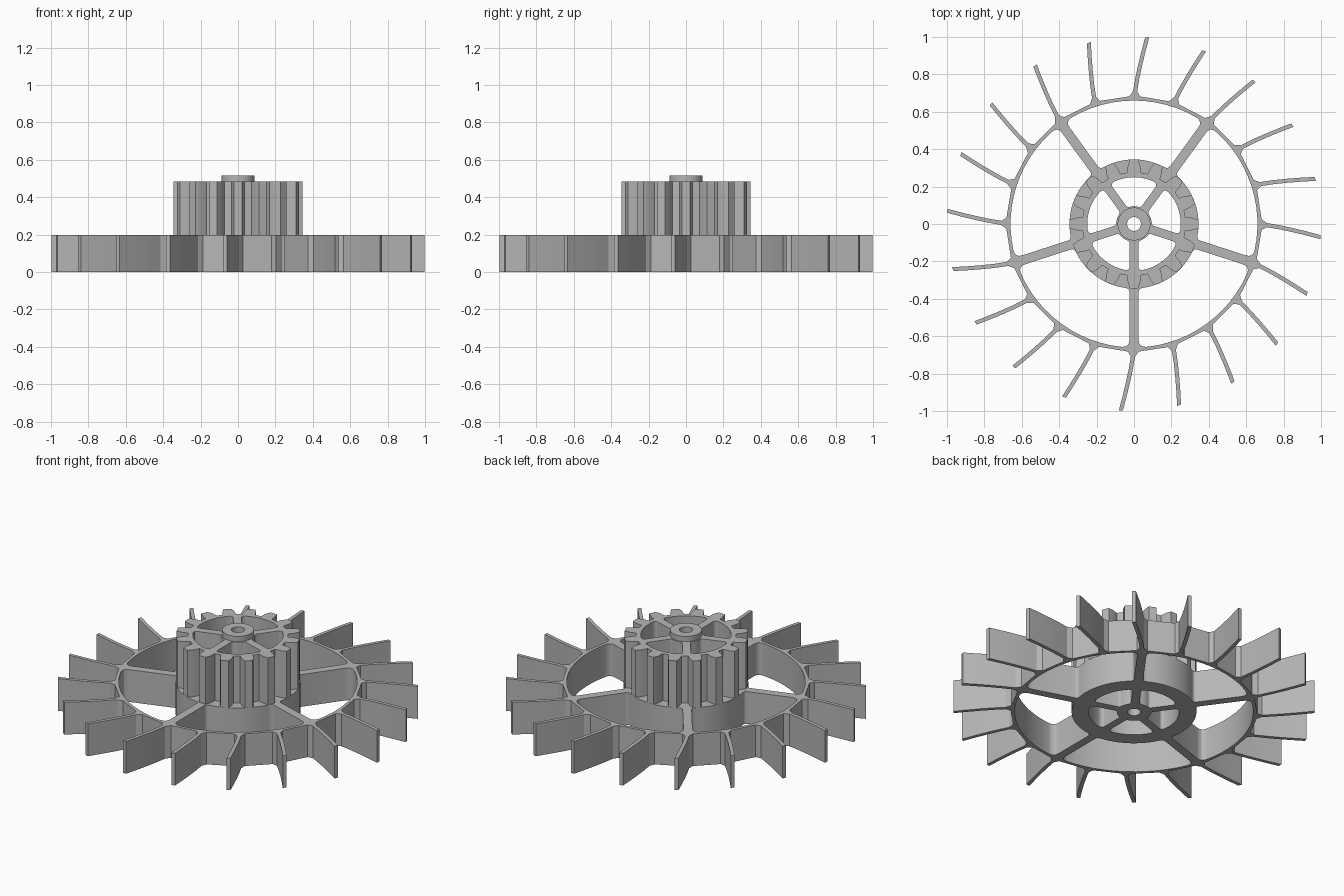
import bpy, bmesh
from math import sin, cos, asin, radians, pi

cube = bpy.data.objects.get("Cube")
if cube:
    bpy.data.objects.remove(cube, do_unlink=True)

grey = bpy.data.materials.new("plain grey")
grey.use_nodes = True
grey.diffuse_color = (0.47, 0.47, 0.47, 1)
grey.node_tree.nodes["Principled BSDF"].inputs["Base Color"].default_value = grey.diffuse_color

PADDLES, TEETH, SPOKES = 20, 16, 5
BASE_TOP, GEAR_TOP, BOSS_TOP = 0.197, 0.483, 0.515


def polar(r, a):
    return (r * cos(a), r * sin(a))


def local(a, u, v):
    """Point u outward and v counter-clockwise from the ray at angle a."""
    return (u * cos(a) - v * sin(a), u * sin(a) + v * cos(a))


def circle(r, n=40):
    return [polar(r, 2 * pi * i / n) for i in range(n)]


def fillet(p, corner, q, n=4):
    """Rounded corner between p and q."""
    out = []
    for i in range(n + 1):
        t = i / n
        out.append(tuple((1 - t) ** 2 * p[k] + 2 * t * (1 - t) * corner[k] + t * t * q[k]
                         for k in (0, 1)))
    return out


def windows(r_in, r_out, half, f_in, f_out, steps=12):
    """Openings between the spokes, with rounded corners."""
    loops = []
    for s in range(SPOKES):
        a = radians(-90) + 2 * pi * s / SPOKES
        b = a + 2 * pi / SPOKES

        def corner(ray, side, r, f, into):
            on_arc = polar(r, ray + side * asin((half + f) / r))
            sharp = polar(r, ray + side * asin(half / r))
            on_spoke = local(ray, r + into * f, side * half)
            return fillet(on_arc, sharp, on_spoke)

        def arc(r, f):
            d = asin((half + f) / r)
            return [polar(r, a + d + (b - a - 2 * d) * i / steps) for i in range(1, steps)]

        loops.append(arc(r_out, f_out)
                     + corner(b, -1, r_out, f_out, -1)
                     + corner(b, -1, r_in, f_in, 1)[::-1]
                     + arc(r_in, f_in)[::-1]
                     + corner(a, 1, r_in, f_in, 1)
                     + corner(a, 1, r_out, f_out, -1)[::-1])
    return loops


def plate(name, loops, z0, z1):
    """Extrude an outline with holes from z0 to z1."""
    curve = bpy.data.curves.new(name, 'CURVE')
    curve.dimensions = '2D'
    curve.fill_mode = 'BOTH'
    curve.extrude = (z1 - z0) / 2
    for loop in loops:
        spline = curve.splines.new('POLY')
        spline.points.add(len(loop) - 1)
        for point, (x, y) in zip(spline.points, loop):
            point.co = (x, y, 0, 1)
        spline.use_cyclic_u = True
    temp = bpy.data.objects.new("outline", curve)
    bpy.context.collection.objects.link(temp)
    bpy.context.view_layer.update()
    mesh = bpy.data.meshes.new_from_object(
        temp.evaluated_get(bpy.context.evaluated_depsgraph_get()))
    bpy.data.objects.remove(temp, do_unlink=True)
    bm = bmesh.new()
    bm.from_mesh(mesh)
    bmesh.ops.remove_doubles(bm, verts=bm.verts, dist=0.0001)
    bmesh.ops.translate(bm, verts=bm.verts, vec=(0, 0, (z0 + z1) / 2))
    bmesh.ops.recalc_face_normals(bm, faces=bm.faces)
    bm.to_mesh(mesh)
    bm.free()
    mesh.materials.clear()
    mesh.materials.append(grey)
    for poly in mesh.polygons:
        poly.material_index = 0
    obj = bpy.data.objects.new(name, mesh)
    bpy.context.collection.objects.link(obj)
    bpy.ops.object.select_all(action='DESELECT')
    obj.select_set(True)
    bpy.context.view_layer.objects.active = obj
    bpy.ops.object.shade_smooth_by_angle(angle=radians(25))
    return obj


# Rim outline with swept paddles
paddle_path = [(0.71, -0.006), (0.78, -0.018), (0.85, -0.033), (0.92, -0.05), (0.996, -0.07)]
half_thick = 0.011
rim = []
for i in range(PADDLES):
    a = 2 * pi * i / PADDLES
    rim.append(local(a, 0.682, -0.032))
    rim += [local(a, u, v - half_thick) for u, v in paddle_path]
    rim += [local(a, u, v + half_thick) for u, v in reversed(paddle_path)]
    rim.append(local(a, 0.682, 0.026))
    rim.append(polar(0.678, a + pi / PADDLES))

# Gear outline
gear = []
for i in range(TEETH):
    a = 2 * pi * i / TEETH
    gear += [local(a, u, v) for u, v in
             ((0.275, -0.036), (0.312, -0.033), (0.344, -0.022),
              (0.344, 0.022), (0.312, 0.033), (0.275, 0.036))]

bore = circle(0.037, 24)
hub_windows = windows(0.095, 0.25, 0.023, 0.012, 0.025)
outer_windows = windows(0.345, 0.66, 0.025, 0.02, 0.04)

plate("paddle_wheel", [rim, bore] + outer_windows + hub_windows, 0, BASE_TOP)
plate("gear", [gear, bore] + hub_windows, BASE_TOP, GEAR_TOP)
plate("axle_boss", [circle(0.088), bore], GEAR_TOP, BOSS_TOP)
